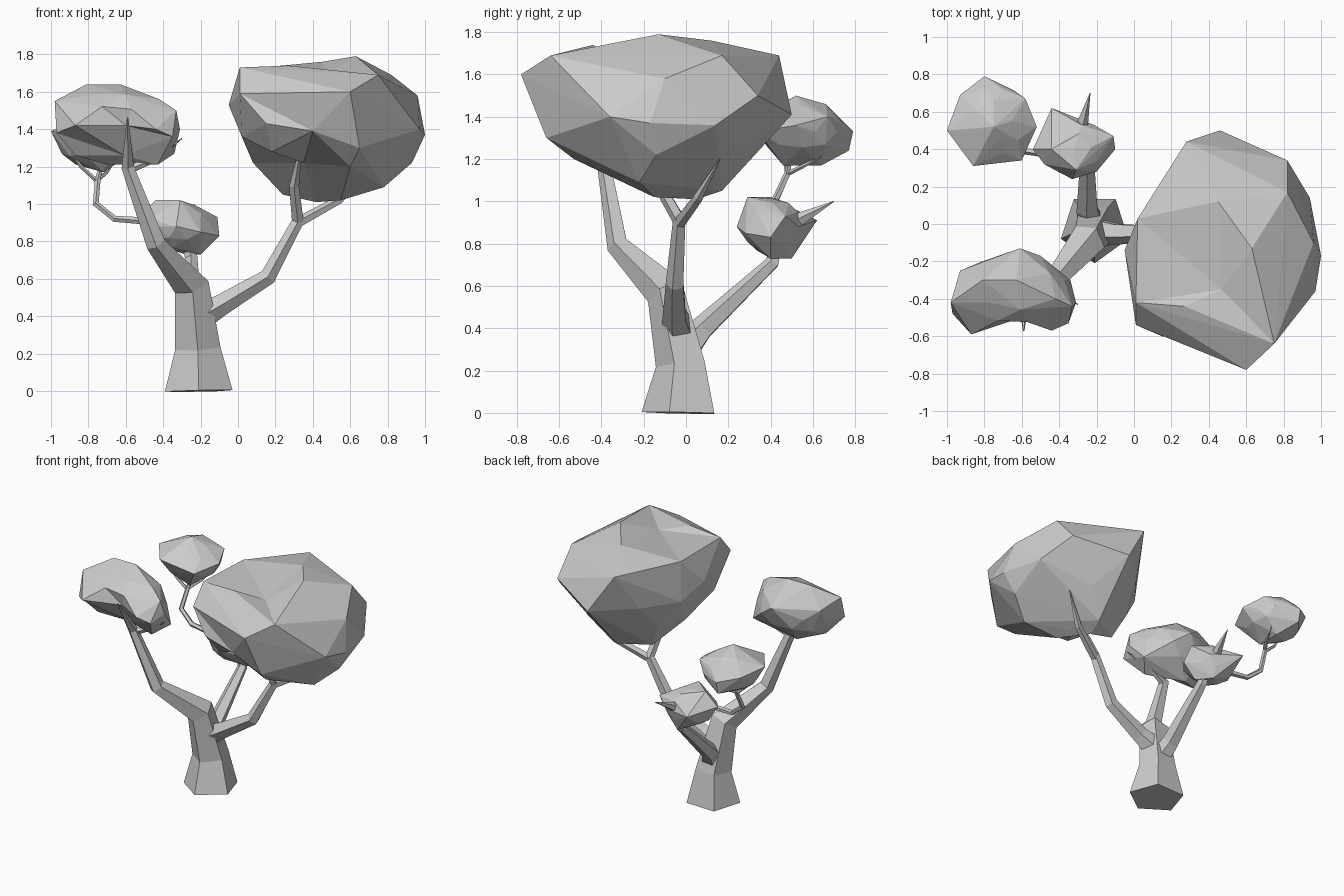
import bpy
import bmesh
import math
from mathutils import Vector

cube = bpy.data.objects.get("Cube")
if cube:
    bpy.data.objects.remove(cube, do_unlink=True)

# One plain grey for the whole tree
grey = bpy.data.materials.new("plain grey")
grey.use_nodes = True
colour = (0.6, 0.6, 0.6, 1.0)
grey.diffuse_color = colour
for node in grey.node_tree.nodes:
    if node.type == 'BSDF_PRINCIPLED':
        node.inputs["Base Color"].default_value = colour


def finish(name, bm):
    """Turn a bmesh into a flat-shaded grey object."""
    bmesh.ops.recalc_face_normals(bm, faces=bm.faces[:])
    mesh = bpy.data.meshes.new(name)
    bm.to_mesh(mesh)
    bm.free()
    mesh.materials.append(grey)
    obj = bpy.data.objects.new(name, mesh)
    bpy.context.scene.collection.objects.link(obj)
    return obj


def limb(name, path, radii, sides=5):
    """Tapered low-poly tube that follows a short path."""
    bm = bmesh.new()
    points = [Vector(p) for p in path]
    last = len(points) - 1
    rings = []
    for i, (point, radius) in enumerate(zip(points, radii)):
        tangent = Vector()
        if i > 0:
            tangent += (point - points[i - 1]).normalized()
        if i < last:
            tangent += (points[i + 1] - point).normalized()
        turn = Vector((0, 0, 1)).rotation_difference(tangent.normalized())
        ring = []
        for k in range(sides):
            angle = math.tau * k / sides - math.pi / 2
            offset = Vector((math.cos(angle), math.sin(angle), 0)) * radius
            ring.append(bm.verts.new(point + turn @ offset))
        rings.append(ring)
    for low, high in zip(rings, rings[1:]):
        for k in range(sides):
            n = (k + 1) % sides
            bm.faces.new((low[k], low[n], high[n], high[k]))
    bm.faces.new(rings[0][::-1])
    bm.faces.new(rings[-1])
    return finish(name, bm)


def canopy(name, centre, size, grabs, dents=()):
    """Faceted leaf mass: an icosphere with some corners grabbed, then wrapped.
    Each dent is a corner that is pushed to a second place after wrapping."""
    centre, size = Vector(centre), Vector(size)
    ball = bmesh.new()
    bmesh.ops.create_icosphere(ball, subdivisions=2, radius=1)
    free = [v.co.copy() for v in ball.verts]
    ball.free()
    corners = [Vector(g) for g in grabs] + [Vector(d[0]) for d in dents]
    for corner in corners:
        aim = Vector([a / b for a, b in zip(corner - centre, size)])
        free.remove(max(free, key=lambda co: co.dot(aim)))
    # Corners that were not grabbed stay a little inside
    corners += [centre + Vector([a * b for a, b in zip(co, size)]) * 0.88
                for co in free]
    bm = bmesh.new()
    for co in corners:
        bm.verts.new(co)
    bmesh.ops.convex_hull(bm, input=bm.verts[:])
    loose = [v for v in bm.verts if not v.link_faces]
    bmesh.ops.delete(bm, geom=loose, context='VERTS')
    for start, end in dents:
        nearest = min(bm.verts, key=lambda v: (v.co - Vector(start)).length)
        nearest.co = end
    return finish(name, bm)


# Trunk, bending into the front right branch
limb("trunk",
     [(-.21, -.02, 0), (-.215, -.015, .23), (-.25, -.09, .57),
      (-.44, -.32, .79), (-.59, -.39, 1.2), (-.59, -.57, 1.46)],
     [.19, .128, .1, .055, .035, .004])
limb("front_right_twig",
     [(-.59, -.38, 1.18), (-.45, -.36, 1.24), (-.3, -.43, 1.35)],
     [.025, .018, .003])

# Left branch that carries the large canopy
limb("left_branch",
     [(-.2, -.04, .4), (-.09, -.05, .46), (.16, -.05, .61),
      (.32, -.03, .91), (.3, -.14, 1.1), (.34, -.28, 1.33)],
     [.08, .06, .046, .034, .028, .004])
limb("left_twig",
     [(.32, -.03, .9), (.54, .06, 1.02), (.7, .16, 1.2)],
     [.03, .024, .003])

# Back branch with its spike
limb("back_branch",
     [(-.21, -.02, .28), (-.25, .08, .4), (-.25, .41, .71), (-.29, .45, .88)],
     [.08, .06, .035, .03])
limb("back_spike",
     [(-.3, .45, .89), (-.28, .53, .91), (-.235, .7, 1.0)],
     [.045, .035, .002])

# Thin crooked branch that carries the back right canopy
limb("back_right_branch",
     [(-.3, .42, .87), (-.5, .38, .91), (-.66, .4, .92),
      (-.76, .42, 1.0), (-.75, .48, 1.13), (-.72, .5, 1.25)],
     [.025, .02, .018, .018, .016, .008])
limb("back_right_outer_twig",
     [(-.75, .48, 1.12), (-.84, .47, 1.2), (-.93, .46, 1.34)],
     [.012, .01, .002])
limb("back_right_inner_twig",
     [(-.75, .48, 1.13), (-.7, .56, 1.17), (-.67, .64, 1.21)],
     [.012, .01, .002])

# Canopies
canopy("large_canopy", (.47, -.15, 1.41), (.52, .58, .39),
       [(.6, -.78, 1.6), (.46, .5, 1.41), (.28, .44, 1.69), (.82, .34, 1.5),
        (.82, .17, 1.69), (.94, .14, 1.36), (.96, -.1, 1.58),
        (1, -.17, 1.37), (.97, -.36, 1.4), (.75, -.64, 1.69),
        (.63, -.13, 1.79), (.45, .12, 1.76), (.02, .03, 1.72),
        (-.05, -.14, 1.53), (.01, -.42, 1.73), (.01, -.54, 1.59),
        (.02, -.36, 1.36), (.27, -.44, 1.74), (.58, -.4, 1.75),
        (.15, -.6, 1.43), (.65, -.66, 1.3), (.93, -.14, 1.22),
        (.78, -.22, 1.09), (.42, .05, 1.01), (.24, .05, 1.05),
        (.08, -.1, 1.22), (.02, .03, 1.42), (.45, .17, 1.05),
        (.6, -.53, 1.2), (.18, -.48, 1.28), (.55, -.15, 1.02)],
       [((.27, -.3, 1.1), (.35, -.2, 1.22)),
        ((.39, -.73, 1.43), (.4, -.64, 1.39)),
        ((.44, -.32, 1.79), (.47, -.35, 1.69))])
canopy("front_right_canopy", (-.65, -.36, 1.42), (.33, .22, .22),
       [(-.98, -.42, 1.55), (-.93, -.25, 1.5), (-.81, -.3, 1.64),
        (-.63, -.3, 1.64), (-.61, -.13, 1.48), (-.5, -.17, 1.4),
        (-.42, -.4, 1.56), (-.33, -.44, 1.5), (-.34, -.3, 1.27),
        (-.31, -.42, 1.4), (-.35, -.53, 1.36), (-.44, -.57, 1.4),
        (-.87, -.59, 1.42), (-.97, -.48, 1.38), (-.43, -.4, 1.21),
        (-.7, -.3, 1.21), (-.87, -.4, 1.26)],
       [((-.6, -.61, 1.4), (-.6, -.5, 1.42)),
        ((-.63, -.53, 1.24), (-.61, -.4, 1.26))])
canopy("back_right_canopy", (-.76, .55, 1.33), (.23, .23, .16),
       [(-1, .5, 1.39), (-.93, .69, 1.36), (-.8, .79, 1.33),
        (-.58, .67, 1.4), (-.52, .52, 1.36), (-.6, .34, 1.33),
        (-.86, .31, 1.38), (-.75, .52, 1.5), (-.75, .66, 1.46),
        (-.8, .77, 1.24), (-.72, .64, 1.17), (-.72, .46, 1.17)])
canopy("back_canopy", (-.32, .41, .88), (.2, .17, .15),
       [(-.54, .4, .93), (-.44, .62, .91), (-.11, .47, .93),
        (-.1, .4, .83), (-.2, .28, .85), (-.33, .24, .88),
        (-.48, .32, .92), (-.44, .4, 1.02), (-.31, .29, 1.02),
        (-.2, .4, .73), (-.28, .5, .73), (-.4, .4, .77)],
       [((-.28, .57, .96), (-.28, .53, .95))])
